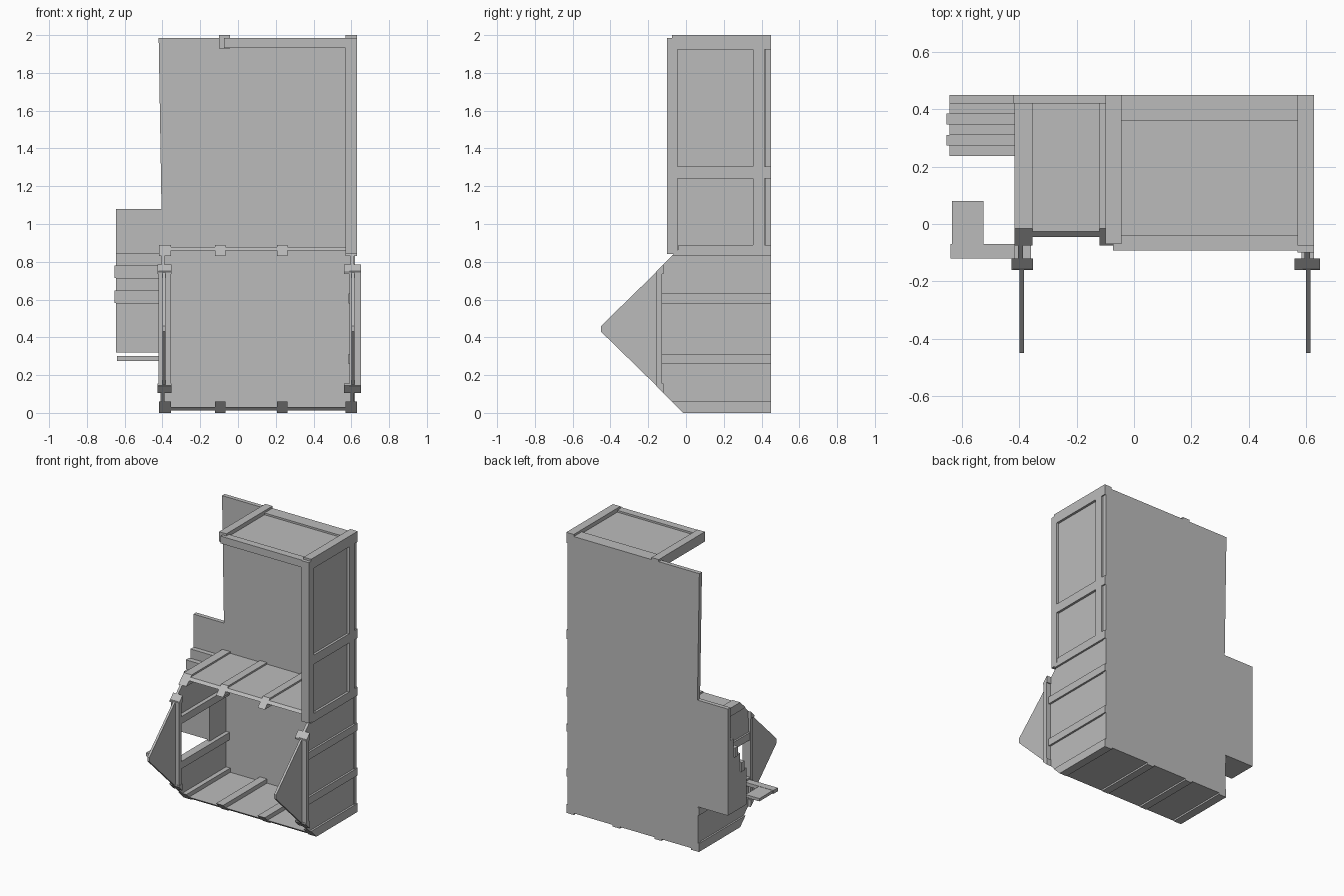
import bpy
import bmesh

cube = bpy.data.objects.get("Cube")
if cube:
    bpy.data.objects.remove(cube, do_unlink=True)

grey = bpy.data.materials.new("plain grey")
grey.use_nodes = True
COLOUR = (0.5, 0.5, 0.5, 1)
grey.diffuse_color = COLOUR
for node in grey.node_tree.nodes:
    if node.type == 'BSDF_PRINCIPLED':
        node.inputs["Base Color"].default_value = COLOUR

MID = 0.89  # lower storey is symmetric: z -> MID - z
BACK = 0.45


def prism(name, axis, profile, a, b):
    """Extrude a 2D profile along x (profile is y,z) or y (profile is x,z)."""
    bm = bmesh.new()

    def place(p, t):
        return (t, p[0], p[1]) if axis == 'x' else (p[0], t, p[1])

    ends = [[bm.verts.new(place(p, t)) for p in profile] for t in (a, b)]
    n = len(profile)
    for ring in ends:
        bm.faces.new(ring)
    for i in range(n):
        j = (i + 1) % n
        bm.faces.new((ends[0][i], ends[0][j], ends[1][j], ends[1][i]))
    bmesh.ops.recalc_face_normals(bm, faces=bm.faces)
    mesh = bpy.data.meshes.new(name)
    bm.to_mesh(mesh)
    bm.free()
    mesh.materials.append(grey)
    obj = bpy.data.objects.new(name, mesh)
    bpy.context.collection.objects.link(obj)
    return obj


def box(name, x, y, z):
    prism(name, 'x', [(y[0], z[0]), (y[1], z[0]), (y[1], z[1]), (y[0], z[1])], *x)


def flip(profile):
    return [(y, MID - z) for y, z in profile]


def slab(z0, z1):
    """Side profile of a floor layer with its front end cut at 45 degrees."""
    return [(BACK, z0), (-0.015 - z0, z0), (-0.015 - z1, z1), (BACK, z1)]


# Back wall with the stair extension
prism("back_wall", 'y', [(-0.41, 0.015), (0.62, 0.015), (0.62, 1.985), (-0.42, 1.985),
                         (-0.405, 1.08), (-0.645, 1.08), (-0.645, 0.32), (-0.41, 0.32)],
      0.42, BACK)

# Floor and upper floor: boards on joists
for level, turn in (("lower", list), ("upper", flip)):
    prism(level + "_floor", 'x', turn(slab(0.012, 0.03)), -0.4, 0.61)
    for i, x in enumerate((-0.383, -0.093, 0.235, 0.597)):
        prism(f"{level}_joist_{i}", 'x', turn(slab(0, 0.06)), x - 0.028, x + 0.028)

# Right-hand lower wall, chamfered at the front
low = [(BACK, 0.015), (-0.03, 0.015), (-0.13, 0.115)]
prism("lower_side_wall", 'x', low + flip(low)[::-1], 0.595, 0.615)

# Left-hand lower wall: two panels with an opening between
panel = [(BACK, 0.015), (-0.03, 0.015), (-0.13, 0.115), (-0.13, 0.29), (BACK, 0.29)]
prism("left_low_panel", 'x', panel, -0.405, -0.388)
prism("left_high_panel", 'x', flip(panel), -0.405, -0.388)
box("left_rear_panel", (-0.405, -0.388), (0.235, BACK), (0.28, 0.6))

# Horizontal side rails, triangular wings with posts and caps
for side, rail, post, cap, wing in (
        ("left", (-0.417, -0.36), (-0.42, -0.355), (-0.427, -0.353), (-0.4, -0.384)),
        ("right", (0.585, 0.629), (0.59, 0.65), (0.56, 0.65), (0.6, 0.616))):
    for z in (0.26, 0.58):
        box(side + "_rail", rail, (-0.13, BACK), (z, z + 0.053))
    for turn in (list, flip):
        prism(side + "_edge_rail", 'x', turn(slab(0, 0.06)), *rail)
        prism(side + "_post_cap", 'x',
              turn([(-0.12, 0.105), (-0.16, 0.145), (-0.16, 0.155), (-0.12, 0.155)]), *cap)
    box(side + "_post", post, (-0.157, -0.127), (0.14, 0.75))
    tip = [(-0.13, 0.118), (-0.45, 0.43)]
    prism(side + "_wing", 'x', tip + flip(tip)[::-1], *wing)

# Stairs against the extension; every other tread is slightly wider
for i in range(5):
    front, top = 0.385 - 0.037 * i, 0.845 - 0.066 * i
    wide = 0.01 * (i % 2)
    box(f"stair_{i}", (-0.645, -0.405), (front, 0.43), (0.32, top))
    if wide:
        box(f"stair_edge_{i}", (-0.645 - wide, -0.41), (front, front + 0.037),
            (top - 0.066, top))

# Landing board
box("landing_beam", (-0.64, -0.36), (-0.12, -0.07), (0.275, 0.3))
box("landing_board", (-0.635, -0.525), (-0.07, 0.08), (0.278, 0.298))

# Upper side wall: recessed panel in a frame
OUT = (0.57, 0.629)
box("upper_side_panel", (0.59, 0.612), (-0.07, BACK), (0.86, 1.97))
prism("upper_front_post", 'x', [(-0.1, 0.84), (-0.06, 0.84), (-0.045, 0.86),
                                (-0.045, 1.985), (-0.1, 1.985)], *OUT)
box("upper_rear_post", OUT, (0.355, 0.415), (0.84, 1.99))
for z0, z1 in ((0.83, 0.888), (1.24, 1.305), (1.925, 2.0)):
    box("upper_rail", OUT, (-0.04 if z0 < 1 else -0.075, BACK), (z0, z1))

# Roof: frame with a recessed panel
box("roof_panel", (-0.09, 0.6), (-0.06, 0.43), (1.95, 1.972))
box("roof_left_beam", (-0.1, -0.043), (-0.07, BACK), (1.93, 2.0))
box("roof_front_beam", (-0.073, 0.59), (-0.093, -0.04), (1.933, 1.985))
box("roof_back_beam", (-0.07, 0.59), (0.36, BACK), (1.933, 1.985))
